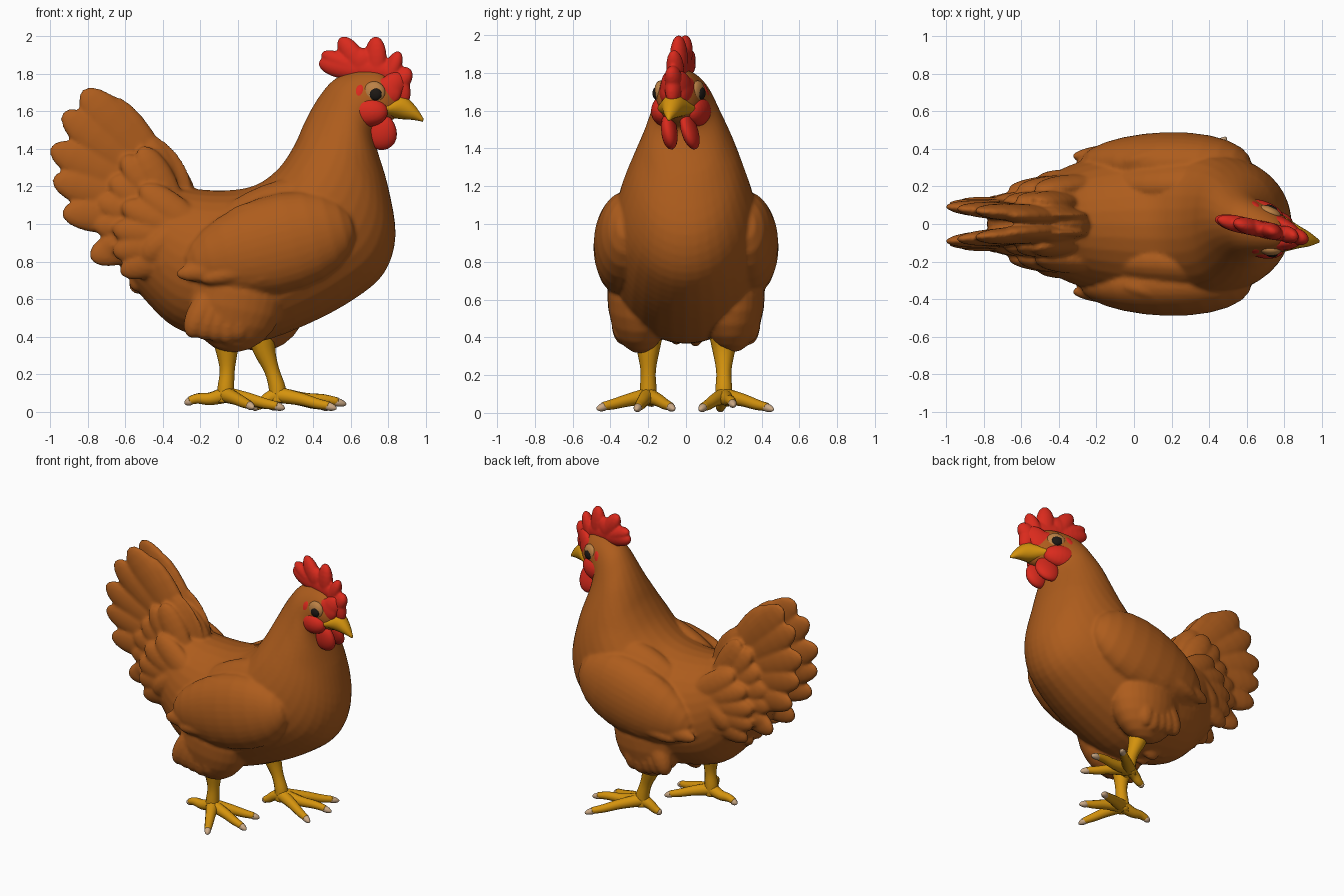
import bpy, bmesh, math, random
from mathutils import Vector as V

random.seed(4)

def material(name, rgb):
    m = bpy.data.materials.new(name)
    m.diffuse_color = (*rgb, 1)
    return m

BROWN = material("brown plumage", (0.42, 0.108, 0.012))
RED = material("red skin", (0.70, 0.023, 0.012))
YELLOW = material("yellow horn", (0.66, 0.29, 0.004))
PALE = material("pale claw", (0.60, 0.40, 0.24))
TAN = material("tan iris", (0.50, 0.22, 0.06))
DARK = material("dark pupil", (0.012, 0.009, 0.007))

def turn(p):
    """Head looks slightly to the side: shear that fades in up the neck."""
    k = min(max((p.z - 1.3) / 0.25, 0), 1) * min(max((p.x - 0.2) / 0.25, 0), 1)
    p.y -= 0.21 * (p.x - 0.55) * k

def finish(bm, name, mat, fuse=0, smooth=4):
    """Make the object; fuse > 0 melts overlapping pieces into one skin."""
    for v in bm.verts:
        turn(v.co)
    bmesh.ops.recalc_face_normals(bm, faces=bm.faces)
    me = bpy.data.meshes.new(name)
    bm.to_mesh(me)
    bm.free()
    me.materials.append(mat)
    ob = bpy.data.objects.new(name, me)
    bpy.context.collection.objects.link(ob)
    for p in me.polygons:
        p.use_smooth = True
    if fuse:
        r = ob.modifiers.new("fuse", "REMESH")
        r.mode, r.voxel_size, r.use_smooth_shade = "VOXEL", fuse, True
        m = ob.modifiers.new("soften", "SMOOTH")
        m.factor, m.iterations = 0.5, smooth
    return ob

def skin(bm, rings):
    """Bridge a list of closed rings and cap both ends."""
    vs = [[bm.verts.new(p) for p in r] for r in rings]
    n = len(vs[0])
    for a, b in zip(vs, vs[1:]):
        for i in range(n):
            j = (i + 1) % n
            bm.faces.new((a[i], a[j], b[j], b[i]))
    bm.faces.new(vs[0])
    bm.faces.new(vs[-1])

def spline(rows, steps):
    """Catmull-Rom interpolation of number rows."""
    out = []
    for i in range(len(rows) - 1):
        p = [rows[min(max(i + k, 0), len(rows) - 1)] for k in (-1, 0, 1, 2)]
        for s in range(steps):
            t = s / steps
            out.append([0.5 * (2*b + (c-a)*t + (2*a-5*b+4*c-d)*t*t + (3*b-a-3*c+d)*t**3)
                        for a, b, c, d in zip(*p)])
    return out + [list(rows[-1])]

def loft(bm, rows, steps=4, n=32):
    """Each row: top x, top z, bottom x, bottom z, half width."""
    rings = []
    for tx, tz, bx, bz, w in spline(rows, steps):
        top, bot = V((tx, 0, tz)), V((bx, 0, bz))
        c, h = (top + bot) / 2, (top - bot) / 2
        rings.append([c + h * math.cos(a) + V((0, w * math.sin(a), 0))
                      for a in (2 * math.pi * i / n for i in range(n))])
    skin(bm, rings)

def tube(bm, pts, n=12):
    """Each point: x, y, z, radius."""
    pts = spline(pts, 4)
    rings = []
    for i, p in enumerate(pts):
        d = V(pts[min(i + 1, len(pts) - 1)][:3]) - V(pts[max(i - 1, 0)][:3])
        q = V((0, 0, 1)).rotation_difference(d.normalized())
        rings.append([V(p[:3]) + q @ V((p[3] * math.cos(a), p[3] * math.sin(a), 0))
                      for a in (2 * math.pi * k / n for k in range(n))])
    skin(bm, rings)

def lobe(bm, a, b, width, thick, normal=(0, 1, 0), fat=0.0, seg=20):
    """Flattened egg from a to b; fat > 0 swells the b end."""
    a, b, n = V(a), V(b), V(normal)
    d = (b - a) / 2
    n = (n - d * (n.dot(d) / d.length_squared)).normalized()
    side = d.normalized().cross(n)
    for v in bmesh.ops.create_uvsphere(bm, u_segments=seg, v_segments=12, radius=1)["verts"]:
        x, y, z = v.co
        f = 1 + fat * z
        v.co = (a + b) / 2 + d * z + side * (width * x * f) + n * (thick * y * f)

# Plumage: body, neck and head core
bm = bmesh.new()
loft(bm, [
    (-0.66, 1.10, -0.68, 0.86, 0.10), (-0.57, 1.20, -0.62, 0.76, 0.17),
    (-0.40, 1.23, -0.50, 0.60, 0.26), (-0.25, 1.19, -0.34, 0.45, 0.33),
    (-0.05, 1.18, -0.14, 0.39, 0.38), (0.10, 1.21, 0.10, 0.37, 0.40),
    (0.22, 1.30, 0.38, 0.47, 0.40), (0.30, 1.42, 0.62, 0.60, 0.38),
    (0.345, 1.52, 0.78, 0.74, 0.34), (0.39, 1.61, 0.84, 0.94, 0.285),
    (0.44, 1.69, 0.80, 1.20, 0.22), (0.50, 1.76, 0.735, 1.42, 0.17),
    (0.57, 1.80, 0.73, 1.50, 0.145), (0.66, 1.82, 0.77, 1.53, 0.125),
    (0.75, 1.815, 0.82, 1.55, 0.10), (0.82, 1.77, 0.86, 1.59, 0.06)])
# Solid root of the tail
lobe(bm, (-0.25, 0, 1.02), (-0.76, 0, 1.28), 0.26, 0.12, (0, 1, 0), 0)

for s in (1, -1):
    # Tail fan: a thin web, long feathers, then two rows of shorter coverts
    lobe(bm, (-0.26, s * 0.05, 1.10), (-0.88, s * 0.07, 1.36), 0.28, 0.045, (0.1, s, 0), 0.1)
    for k, (x, z, w) in enumerate([(-0.83, 1.715, 0.115), (-0.935, 1.595, 0.105), (-1.0, 1.41, 0.105),
                                   (-0.99, 1.24, 0.10), (-0.94, 1.06, 0.095), (-0.79, 0.82, 0.09)]):
        lobe(bm, (-0.28, s * 0.05, 1.10 - 0.02 * k), (x, s * (0.068 + 0.012 * k), z),
             w, 0.045, (0.12, s, 0), 0.3)
    lobe(bm, (-0.31, s * 0.045, 1.04), (-0.70, s * 0.05, 1.675), 0.115, 0.05, (0.1, s, 0), 0.2)
    lobe(bm, (-0.30, s * 0.045, 1.02), (-0.49, s * 0.06, 1.46), 0.09, 0.055, (0.1, s, 0), 0.1)
    for x, z in [(-0.52, 1.41), (-0.61, 1.36), (-0.68, 1.24), (-0.75, 1.12), (-0.77, 0.99), (-0.75, 0.86)]:
        lobe(bm, (-0.28, s * 0.13, 0.99), (x, s * 0.125, z), 0.085, 0.045, (0.3, s, 0), 0.25)
    for x, z in [(-0.52, 1.20), (-0.62, 1.10), (-0.67, 0.97), (-0.67, 0.85), (-0.63, 0.74)]:
        lobe(bm, (-0.14, s * 0.24, 0.92), (x, s * 0.185, z), 0.085, 0.05, (0.35, s, 0), 0.2)
    # Ruffled feathers under the rump
    for row in range(3):
        for k in range(6):
            t = k / 5
            x = -0.57 + 0.42 * t + 0.03 * row
            z = 0.65 - 0.28 * t + 0.08 * row + random.uniform(-0.01, 0.01)
            y = s * (0.05 + (0.09 + 0.03 * t) * row)
            lobe(bm, (x + 0.24, y + s * 0.03, z + 0.20), (x, y, z), 0.07, 0.045,
                 (-0.5, s * (0.3 + 0.5 * row), -0.5), 0.25, 12)
    # Folded wing: shoulder mass with layered flight feathers
    lobe(bm, (-0.28, s * 0.335, 0.77), (0.62, s * 0.32, 1.00), 0.26, 0.162, (0, s, 0.05), 0.12, 32)
    lobe(bm, (-0.15, s * 0.22, 0.97), (0.50, s * 0.24, 1.19), 0.14, 0.10, (0, s, 0.5), 0.1)
    for k in range(5):
        lobe(bm, (0.38, s * 0.40, 0.84 + 0.06 * k),
             (-0.33 + 0.065 * k, s * (0.36 - 0.008 * k), 0.73 + 0.075 * k),
             0.075, 0.06, (-0.1, s, 0.15), 0.1)
    for x, z in [(-0.20, 0.70), (0.0, 0.68), (0.12, 0.70)]:
        lobe(bm, (0.44, s * 0.38, 0.85), (x, s * 0.39, z), 0.07, 0.075, (0, s, 0), 0.1)
    # Full thigh with soft tufts at the hem; one leg is set further back
    hip = -0.07 if s < 0 else 0.11
    lobe(bm, (0.09 + hip * 0.4, s * 0.24, 0.94), (hip, s * 0.245, 0.32), 0.26, 0.175, (0, 1, 0), 0, 28)
    for k in range(5):
        lobe(bm, (hip + 0.03 * k - 0.04, s * 0.31, 0.70),
             (hip - 0.19 + 0.065 * k, s * 0.335, 0.36 + 0.012 * abs(k - 3)),
             0.075, 0.07, (0, s, -0.2), 0.15, 12)
finish(bm, "plumage", BROWN, 0.0115)

# Legs and feet
for side, s, hip, foot in (("right", -1, -0.07, -0.065), ("left", 1, 0.13, 0.21)):
    bm, claws = bmesh.new(), bmesh.new()
    y = s * 0.2
    tube(bm, [(hip, y, 0.42, 0.08), (hip + 0.01, y, 0.33, 0.06),
              ((hip + foot) / 2 + 0.01, y, 0.22, 0.04), (foot, y, 0.12, 0.045), (foot, y, 0.05, 0.045)])
    toes = [(0.30, 0.06, 0.028), (0.27, -0.13, 0.03), (0.14, 0.26, 0.032), (-0.21, -0.02, 0.055)]
    if s > 0:
        toes = [(0.35, 0.05, 0.05), (0.30, -0.12, 0.028), (0.27, 0.25, 0.028), (-0.13, -0.02, 0.025)]
    for dx, dy, z in toes:
        d = V((dx, s * dy, 0))
        at = lambda t, h: V((foot, y, h)) + d * t
        tube(bm, [(*at(0, 0.09), 0.044), (*at(0.4, 0.068), 0.034),
                  (*at(0.7, z + 0.015), 0.028), (*at(0.92, z + 0.003), 0.022)])
        lobe(claws, at(0.82, z + 0.008), at(1.05, z - 0.012), 0.022, 0.022, (0, 0, 1), -0.2, 12)
    finish(bm, side + "_leg", YELLOW)
    finish(claws, side + "_claws", PALE)

# Comb: a fan of rounded lobes on a ridge running down to the beak
bm = bmesh.new()
for a, b, w in [((0.72, 1.80), (0.43, 1.86), 0.06), ((0.70, 1.79), (0.445, 1.91), 0.05),
                ((0.70, 1.76), (0.545, 1.995), 0.06), ((0.73, 1.72), (0.735, 2.0), 0.06),
                ((0.64, 1.78), (0.66, 1.94), 0.075), ((0.77, 1.70), (0.86, 1.92), 0.045),
                ((0.80, 1.68), (0.915, 1.83), 0.055), ((0.82, 1.86), (0.885, 1.63), 0.06),
                ((0.52, 1.85), (0.86, 1.80), 0.07)]:
    lobe(bm, (a[0], 0, a[1]), (b[0], 0, b[1]), w, 0.046, (0, 1, 0), 0.1)
finish(bm, "comb", RED, 0.008, 3)

# Face skin around the eyes, wattles and eyes
face, wattles, iris, pupil = (bmesh.new() for _ in range(4))
for s in (1, -1):
    lobe(face, (0.57, s * 0.098, 1.595), (0.80, s * 0.08, 1.60), 0.082, 0.066, (0.2, s, 0))
    lobe(face, (0.595, s * 0.10, 1.57), (0.665, s * 0.095, 1.75), 0.05, 0.045, (0.2, s, 0))
    lobe(face, (0.64, s * 0.075, 1.69), (0.87, s * 0.04, 1.70), 0.085, 0.04, (0.3, s, 0))
    lobe(face, (0.76, s * 0.06, 1.65), (0.875, s * 0.015, 1.80), 0.07, 0.04, (0.4, s, 0))
    lobe(wattles, (0.75, s * 0.045, 1.60), (0.775, s * 0.062, 1.395), 0.082, 0.042, (0.1, s, 0), 0.15)
    lobe(iris, (0.665, s * 0.110, 1.70), (0.785, s * 0.088, 1.70), 0.06, 0.032, (0.3, s, 0))
    lobe(pupil, (0.698, s * 0.124, 1.692), (0.766, s * 0.112, 1.692), 0.034, 0.021, (0.3, s, 0))
finish(face, "face_skin", RED, 0.008, 3)
finish(wattles, "wattles", RED)
finish(iris, "eye_irises", TAN)
finish(pupil, "eye_pupils", DARK)

# Beak
bm = bmesh.new()
loft(bm, [(0.76, 1.635, 0.76, 1.575, 0.115), (0.87, 1.685, 0.86, 1.56, 0.066),
          (0.94, 1.635, 0.93, 1.555, 0.038), (0.99, 1.56, 0.985, 1.545, 0.007)], 4, 20)
finish(bm, "beak", YELLOW)
